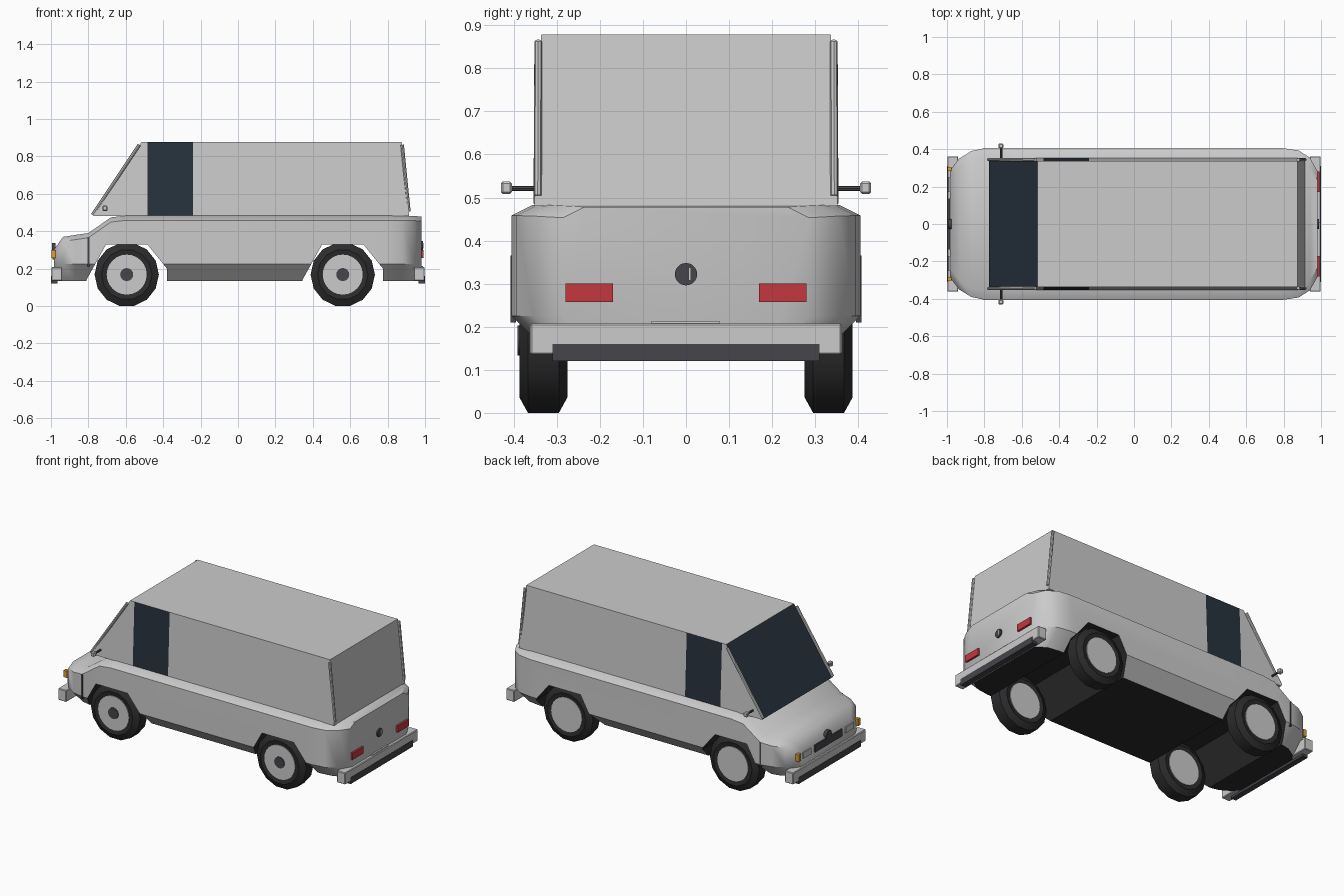
import bpy, bmesh, math
from mathutils import Vector, Matrix

if "Cube" in bpy.data.objects:
    bpy.data.objects.remove(bpy.data.objects["Cube"])


def mat(name, r, g, b):
    m = bpy.data.materials.new(name)
    m.diffuse_color = (r, g, b, 1)
    m.use_nodes = True
    m.node_tree.nodes["Principled BSDF"].inputs["Base Color"].default_value = m.diffuse_color
    return m


PAINT = mat("paint", .8, .8, .8)
GLASS = mat("dark_glass", .02, .032, .048)
BLACK = mat("rubber", .025, .025, .027)
TRIM = mat("dark_trim", .06, .06, .07)
RED = mat("red_lens", .55, .04, .05)
AMBER = mat("amber_lens", .75, .35, .03)
WHITE = mat("light_metal", .9, .9, .92)


def finish(name, bm, mats, smooth=None):
    bmesh.ops.recalc_face_normals(bm, faces=bm.faces)
    me = bpy.data.meshes.new(name)
    bm.to_mesh(me)
    bm.free()
    for m in mats:
        me.materials.append(m)
    ob = bpy.data.objects.new(name, me)
    bpy.context.collection.objects.link(ob)
    if smooth:
        bpy.ops.object.select_all(action='DESELECT')
        ob.select_set(True)
        bpy.context.view_layer.objects.active = ob
        bpy.ops.object.shade_smooth_by_angle(angle=math.radians(smooth))
    return ob


def loft(name, halves, mats, pick, smooth=None):
    """Skin mirrored half sections; pick(segment, edge) gives the material index."""
    bm = bmesh.new()
    rings = []
    for h in halves:
        pts = h + [(x, -y, z) for x, y, z in reversed(h)]
        rings.append([bm.verts.new(p) for p in pts])
    n = len(rings[0])
    for i in range(len(rings) - 1):
        a, b = rings[i], rings[i + 1]
        for j in range(n):
            k = (j + 1) % n
            bm.faces.new((a[j], a[k], b[k], b[j])).material_index = pick(i, j)
    bm.faces.new(rings[0]).material_index = pick(-1, 0)
    bm.faces.new(rings[-1]).material_index = pick(99, 0)
    return finish(name, bm, mats, smooth)


def box(name, x, y, z, m, bevel=0):
    bm = bmesh.new()
    bmesh.ops.create_cube(bm, size=1)
    for v in bm.verts:
        for i, (lo, hi) in enumerate((x, y, z)):
            v.co[i] = lo if v.co[i] < 0 else hi
    if bevel:
        bmesh.ops.bevel(bm, geom=bm.edges[:], offset=bevel, segments=1, affect='EDGES')
    return finish(name, bm, [m])


def pair(name, x, y, z, m, bevel=0):
    box(name + "_left", x, y, z, m, bevel)
    box(name + "_right", x, (-y[1], -y[0]), z, m, bevel)


def rod(name, a, b, r, m, seg=8, smooth=40):
    a, b = Vector(a), Vector(b)
    d = b - a
    bm = bmesh.new()
    rot = d.to_track_quat('Z', 'Y').to_matrix().to_4x4()
    bmesh.ops.create_cone(bm, cap_ends=True, segments=seg, radius1=r, radius2=r, depth=d.length,
                          matrix=Matrix.Translation((a + b) / 2) @ rot)
    return finish(name, bm, [m], smooth)


# lower body: stations of x, half width, top height; sills tuck in below
stations = [(-.985, .285, .30), (-.935, .35, .37), (-.87, .39, .38), (-.80, .405, .39),
            (-.68, .405, .474), (-.60, .405, .483), (.80, .405, .483),
            (.88, .393, .483), (.94, .355, .482), (.98, .285, .478)]
halves = [[(x, w - .09, .135), (x, w, .225), (x, w, t - .025), (x, w - .05, t)]
          for x, w, t in stations]
body = loft("lower_body", halves, [PAINT, BLACK], lambda i, j: int(j == 7 and 0 <= i < 99), 40)

# wheel arch channels, cut across the whole floor
WHEELS = (-.595, .56)
ARCH = [(-.215, .08), (-.215, .14), (-.11, .33), (.11, .33), (.215, .20), (.215, .08)]
bm = bmesh.new()
for cx in WHEELS:
    a, b = [[bm.verts.new((cx + x, y, z)) for x, z in ARCH] for y in (-.46, .46)]
    faces = [bm.faces.new(a), bm.faces.new(b)]
    for j in range(6):
        k = (j + 1) % 6
        faces.append(bm.faces.new((a[j], a[k], b[k], b[j])))
    for f in faces:
        f.material_index = 1
cutter = finish("arch_cutter", bm, [PAINT, BLACK])
cutter.hide_render = True
cutter.hide_set(True)
mod = body.modifiers.new("arches", 'BOOLEAN')
mod.object = cutter
mod.operation = 'DIFFERENCE'
mod.solver = 'EXACT'

# cabin: bottom and top x of each section, with glass in front and on the cab sides
halves = [[(xb, .352, .48), (xt, .336, .878)]
          for xb, xt in ((-.775, -.515), (-.485, -.485), (-.24, -.24), (.915, .875))]
loft("cabin", halves, [PAINT, GLASS], lambda i, j: int(i == -1 or (i == 1 and j in (0, 2))))

# corner pillars, mirrors, door gaps
for s, side in ((1, "left"), (-1, "right")):
    rod("front_pillar_" + side, (-.778, s * .345, .487), (-.528, s * .343, .862), .009, PAINT)
    rod("rear_pillar_" + side, (.914, s * .344, .505), (.878, s * .343, .862), .009, PAINT)
    rod("mirror_arm_" + side, (-.71, s * .33, .521), (-.71, s * .41, .521), .006, TRIM)
pair("mirror", (-.725, -.698), (.404, .43), (.508, .537), PAINT, .005)
pair("door_gap", (-.805, -.795), (.395, .407), (.21, .365), TRIM)

# bumpers
for s, end in ((-1, "front"), (1, "rear")):
    def span(a, b):
        return tuple(sorted((s * a, s * b)))
    box(end + "_bumper", span(.94, .998), (-.362, .362), (.135, .208), PAINT, .004)
    box(end + "_bumper_strip", span(.965, 1.0), (-.31, .31), (.12, .16), TRIM)

# rear lights, latch and plate lamp
pair("tail_light", (.97, .992), (.17, .28), (.258, .30), RED)
rod("rear_latch", (.97, 0, .322), (.988, 0, .322), .026, TRIM, 20)
box("latch_handle", (.985, .992), (.006, .012), (.307, .338), WHITE)
box("plate_lamp", (.95, .99), (-.08, .078), (.206, .213), WHITE)

# front lights and grille
pair("indicator", (-.998, -.975), (.283, .306), (.257, .30), AMBER)
pair("headlight", (-.992, -.965), (.17, .25), (.255, .292), WHITE)
box("grille", (-.993, -.965), (-.135, .135), (.25, .295), TRIM)
rod("grille_disc", (-.975, 0, .31), (-.994, 0, .31), .028, TRIM, 20)

# wheels: lathed tyre, light disc, dark cap
TYRE = [(.104, -.05), (.135, -.056), (.172, -.036), (.172, .036), (.135, .056), (.104, .05)]
SEG = 14
for cx, end in zip(WHEELS, ("front", "rear")):
    for cy, side in ((.331, "left"), (-.331, "right")):
        tag = end + "_" + side
        bm = bmesh.new()
        rings = []
        for i in range(SEG):
            t = 2 * math.pi * (i + .5) / SEG
            rings.append([bm.verts.new((cx + r * math.sin(t), cy + y, .168 + r * math.cos(t)))
                          for r, y in TYRE])
        for i in range(SEG):
            a, b = rings[i], rings[(i + 1) % SEG]
            for j in range(6):
                k = (j + 1) % 6
                bm.faces.new((a[j], a[k], b[k], b[j]))
        finish("tyre_" + tag, bm, [BLACK], 30)
        rod("wheel_disc_" + tag, (cx, cy - .055, .168), (cx, cy + .055, .168), .107, WHITE, 24)
        rod("wheel_cap_" + tag, (cx, cy - .06, .168), (cx, cy, .168), .035, TRIM, 16)
